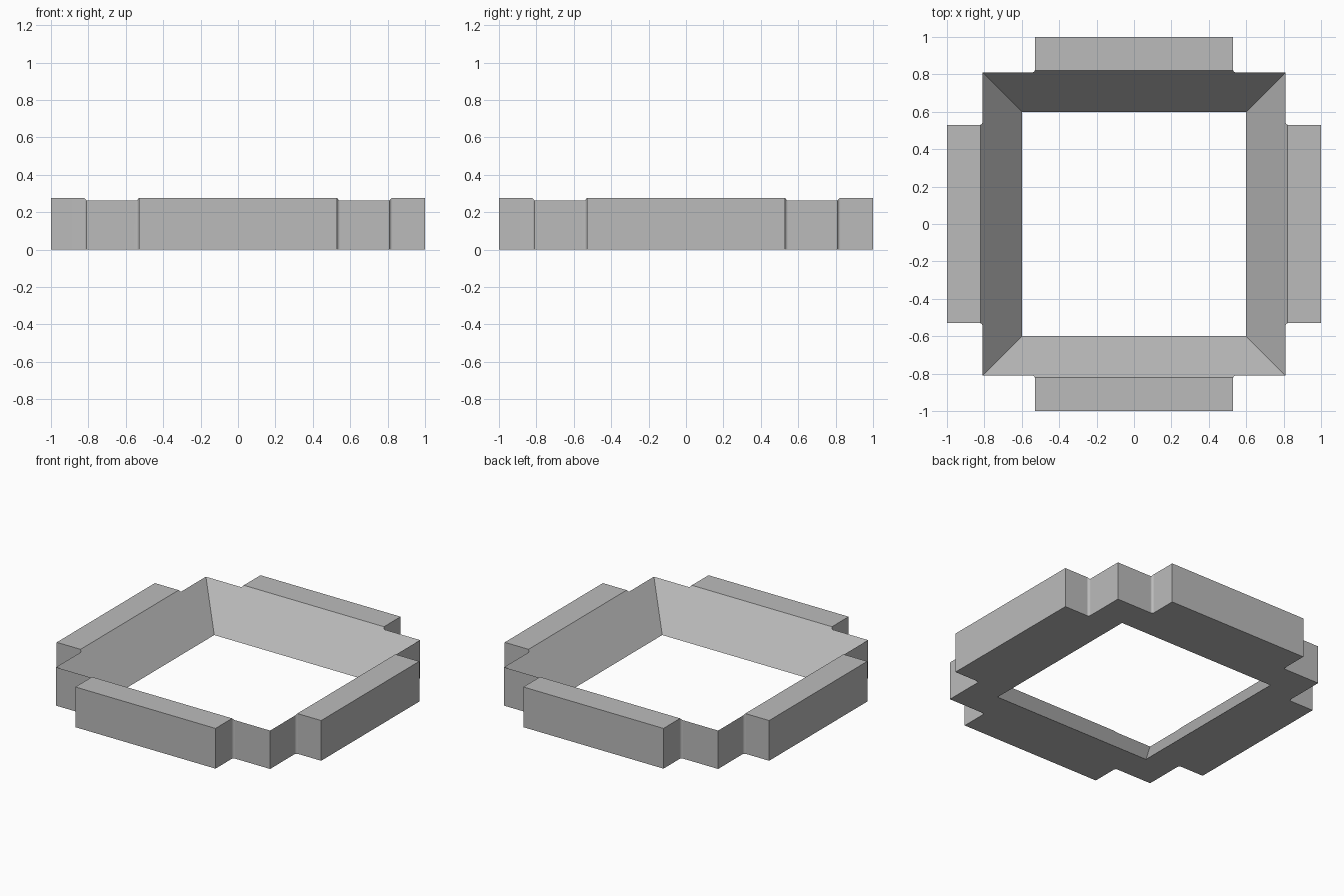
import bpy, bmesh, math
from mathutils import Matrix, Vector

old = bpy.data.objects.get("Cube")
if old:
    bpy.data.objects.remove(old, do_unlink=True)

HEIGHT = 0.275
BODY = 0.81      # half width of the square body
TAB = 0.53       # half length of each side tab
FILLET = 0.016   # radius in the corner between tab and body
OPENING = 0.6    # half width of the opening at the bottom
SLOPE = 0.8      # outward run of the inner walls per unit of height


def new_object(name, bm):
    bmesh.ops.recalc_face_normals(bm, faces=bm.faces)
    mesh = bpy.data.meshes.new(name)
    bm.to_mesh(mesh)
    bm.free()
    obj = bpy.data.objects.new(name, mesh)
    bpy.context.collection.objects.link(obj)
    return obj


grey = bpy.data.materials.new("plain grey")
grey.use_nodes = True
colour = (0.5, 0.5, 0.5, 1)
grey.diffuse_color = colour
grey.node_tree.nodes["Principled BSDF"].inputs["Base Color"].default_value = colour

# One side of the outline, with rounded inner corners, turned four times
right_fillet = []
for i in range(7):
    a = math.radians(270 - 15 * i)
    right_fillet.append(Vector((TAB + FILLET * (1 + math.cos(a)),
                                BODY + FILLET * (1 + math.sin(a)), 0)))
left_fillet = [Vector((-p.x, p.y, 0)) for p in reversed(right_fillet)]
side = ([Vector((BODY, BODY, 0))] + right_fillet
        + [Vector((TAB, 1, 0)), Vector((-TAB, 1, 0))] + left_fillet)
outline = [Matrix.Rotation(math.radians(90 * k), 3, 'Z') @ p
           for k in range(4) for p in side]

# Frame with tabs
bm = bmesh.new()
base = bm.faces.new([bm.verts.new(p) for p in outline])
top = bmesh.ops.extrude_face_region(bm, geom=[base])
bmesh.ops.translate(bm, vec=(0, 0, HEIGHT),
                    verts=[v for v in top["geom"] if isinstance(v, bmesh.types.BMVert)])
frame = new_object("tabbed_frame", bm)
frame.data.materials.append(grey)

# Tapered cutter for the opening
bm = bmesh.new()
bmesh.ops.create_cube(bm, size=2)
for v in bm.verts:
    z = 0.4 if v.co.z > 0 else -0.1
    half = OPENING + SLOPE * z
    v.co = (v.co.x * half, v.co.y * half, z)
cutter = new_object("opening_cutter", bm)
cutter.data.materials.append(grey)

cut = frame.modifiers.new("opening", 'BOOLEAN')
cut.operation = 'DIFFERENCE'
cut.solver = 'EXACT'
cut.object = cutter
bpy.ops.object.select_all(action='DESELECT')
frame.select_set(True)
bpy.context.view_layer.objects.active = frame
bpy.ops.object.modifier_apply(modifier=cut.name)
bpy.data.objects.remove(cutter, do_unlink=True)

# Smooth fillets beside flat walls
bpy.ops.object.shade_smooth_by_angle(angle=math.radians(30))
weighted = frame.modifiers.new("flat walls", 'WEIGHTED_NORMAL')
weighted.keep_sharp = True
